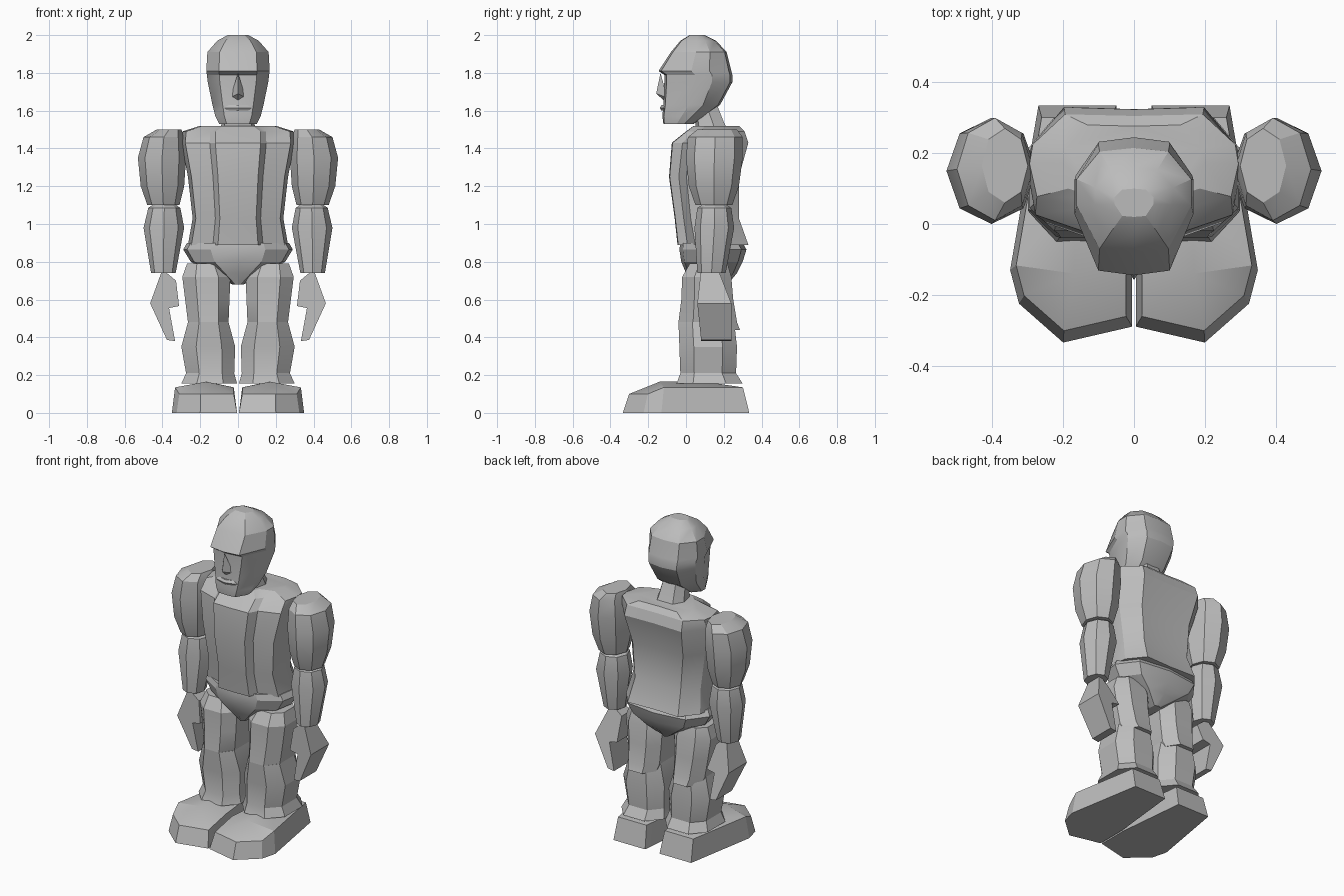
import bpy
import bmesh
import math
from mathutils import Vector

if "Cube" in bpy.data.objects:
    bpy.data.objects.remove(bpy.data.objects["Cube"], do_unlink=True)

grey = bpy.data.materials.new("plain grey")
grey.use_nodes = True
colour = (0.5, 0.5, 0.5, 1)
grey.diffuse_color = colour
grey.node_tree.nodes["Principled BSDF"].inputs["Base Color"].default_value = colour


def finish(name, bm):
    """Turn a bmesh into a shaded object."""
    bmesh.ops.recalc_face_normals(bm, faces=bm.faces)
    mesh = bpy.data.meshes.new(name)
    bm.to_mesh(mesh)
    bm.free()
    mesh.materials.append(grey)
    part = bpy.data.objects.new(name, mesh)
    bpy.context.collection.objects.link(part)
    bpy.ops.object.select_all(action="DESELECT")
    part.select_set(True)
    bpy.context.view_layer.objects.active = part
    bpy.ops.object.shade_smooth_by_angle(angle=math.radians(25))
    return part


def skin(bm, loops, cap_top=True):
    """Join rings of vertices with faces and cap the ends."""
    for low, high in zip(loops, loops[1:]):
        for i in range(len(low)):
            j = (i + 1) % len(low)
            bm.faces.new((low[i], low[j], high[j], high[i]))
    bm.faces.new(loops[0][::-1])
    if cap_top:
        bm.faces.new(loops[-1])


def loft(name, outline, rings, side=1):
    """Fit a unit outline into each ring: z, x range, y range."""
    bm = bmesh.new()
    loops = []
    for z, x0, x1, y0, y1 in rings:
        loops.append([bm.verts.new((
            side * (x0 + x1 + u * (x1 - x0)) / 2,
            (y0 + y1 + v * (y1 - y0)) / 2, z)) for u, v in outline])
    skin(bm, loops)
    return finish(name, bm)


def body_loft(name, half_outline, rings):
    """Loft a part that is symmetric about the middle plane."""
    mirrored = [(-u, v) for u, v in reversed(half_outline) if u > 0]
    wide = [(z, -w, w, y0, y1) for z, w, y0, y1 in rings]
    return loft(name, half_outline + mirrored, wide)


def prism(name, profile, side):
    """Extrude a side-on profile of x, z, front y, back y."""
    bm = bmesh.new()
    front = [bm.verts.new((side * x, y0, z)) for x, z, y0, y1 in profile]
    back = [bm.verts.new((side * x, y1, z)) for x, z, y0, y1 in profile]
    skin(bm, [front, back])
    return finish(name, bm)


# Head, with brow, eye hollow and jaw
body_loft("head",
          [(0, -1), (.6, -.93), (1, -.1), (1, .4), (.6, .93), (0, 1)],
          [(1.53, .1, -.12, .04), (1.57, .12, -.125, .1),
           (1.63, .135, -.12, .18), (1.75, .16, -.115, .245),
           (1.79, .165, -.115, .245), (1.81, .168, -.145, .24),
           (1.91, .162, -.08, .215), (1.97, .11, -.03, .16),
           (2, .055, .02, .1)])

# Nose wedge
bm = bmesh.new()
bridge = bm.verts.new((0, -.135, 1.8))
tip = bm.verts.new((0, -.158, 1.69))
under = bm.verts.new((0, -.1, 1.64))
wings = [bm.verts.new((s * .04, -.1, 1.67)) for s in (-1, 1)]
for wing in wings:
    bm.faces.new((bridge, tip, wing))
    bm.faces.new((tip, under, wing))
    bm.faces.new((bridge, under, wing))
finish("nose", bm)

# Mouth ridge
body_loft("mouth", [(0, -1), (1, -.5), (1, 1), (0, 1)],
          [(1.6, .06, -.13, -.06), (1.615, .075, -.138, -.06),
           (1.63, .05, -.13, -.06)])

body_loft("neck", [(0, -1), (.8, -.8), (1, .2), (.6, 1)],
          [(1.48, .1, .05, .23), (1.54, .085, .05, .2),
           (1.64, .07, .02, .16)])

# Torso, with a raised front panel between two creases
body_loft("torso",
          [(0, -1), (.4, -.98), (.5, -.72), (.93, -.5),
           (1, .1), (.97, .45), (.66, 1), (0, .97)],
          [(.89, .265, -.045, .33), (1.03, .24, -.06, .28),
           (1.25, .265, -.09, .28), (1.43, .3, -.075, .33),
           (1.49, .295, 0, .31), (1.52, .2, .04, .28)])

body_loft("pelvis",
          [(0, -1), (.5, -.9), (.93, -.45), (1, .2), (.7, .85), (0, 1)],
          [(.68, .03, .03, .22), (.74, .14, 0, .27),
           (.8, .25, -.025, .3), (.865, .29, -.035, .32),
           (.9, .27, -.03, .3)])

# Limbs and feet, built once for each side
octagon = [(math.cos(math.tau * i / 8), math.sin(math.tau * i / 8))
           for i in range(8)]
block = [(-.5, -1), (.45, -1), (1, -.5), (1, .5),
         (.5, 1), (-.5, 1), (-1, .5), (-1, -.5)]

for label, side in (("left", 1), ("right", -1)):
    loft(label + "_upper_arm", octagon,
         [(1.1, .31, .48, .05, .245), (1.2, .285, .515, .015, .28),
          (1.35, .275, .53, 0, .3), (1.46, .285, .5, .01, .3),
          (1.5, .3, .43, .06, .27)], side)
    loft(label + "_forearm", octagon,
         [(.74, .33, .46, .06, .21), (.98, .285, .5, .045, .255),
          (1.085, .305, .475, .06, .24), (1.11, .34, .44, .1, .2)], side)

    # Mitten hand with a thumb step
    prism(label + "_hand",
          [(.4, .76, .08, .17), (.328, .7, .08, .17),
           (.312, .566, .07, .24), (.365, .555, .07, .24),
           (.333, .38, .08, .24), (.376, .386, .08, .24),
           (.465, .58, .06, .24)], side)

    loft(label + "_thigh", block,
         [(.44, .06, .25, -.02, .285), (.48, .05, .265, -.04, .27),
          (.6, .045, .28, -.025, .25), (.72, .04, .295, -.02, .24),
          (.79, .08, .27, .02, .22)], side)
    loft(label + "_shin", block,
         [(.155, .005, .3, -.05, .3), (.21, .02, .275, -.03, .265),
          (.35, .015, .3, -.035, .27), (.48, .05, .265, -.04, .255)], side)

    # Foot: wide angular sole, sloping toe and a raised instep
    sole = [(.005, -.29), (.2, -.335), (.325, -.225), (.35, -.13),
            (.27, .335), (.05, .335), (.005, -.1)]
    bm = bmesh.new()
    centre = Vector((.18, 0))
    bottom, top = [], []
    for x, y in sole:
        inset = centre + (Vector((x, y)) - centre) * .9
        height = .1 if y < -.2 else .135
        bottom.append(bm.verts.new((side * x, y, 0)))
        top.append(bm.verts.new((side * inset.x, inset.y, height)))
    skin(bm, [bottom, top], cap_top=False)
    toe_ridge = bm.verts.new((side * .17, -.14, .165))
    heel_ridge = bm.verts.new((side * .16, .1, .165))
    hubs = [toe_ridge] * 3 + [heel_ridge] * 3 + [toe_ridge]
    for i, hub in enumerate(hubs):
        bm.faces.new((top[i], top[(i + 1) % len(top)], hub))
    bm.faces.new((top[3], heel_ridge, toe_ridge))
    bm.faces.new((top[6], toe_ridge, heel_ridge))
    finish(label + "_foot", bm)
